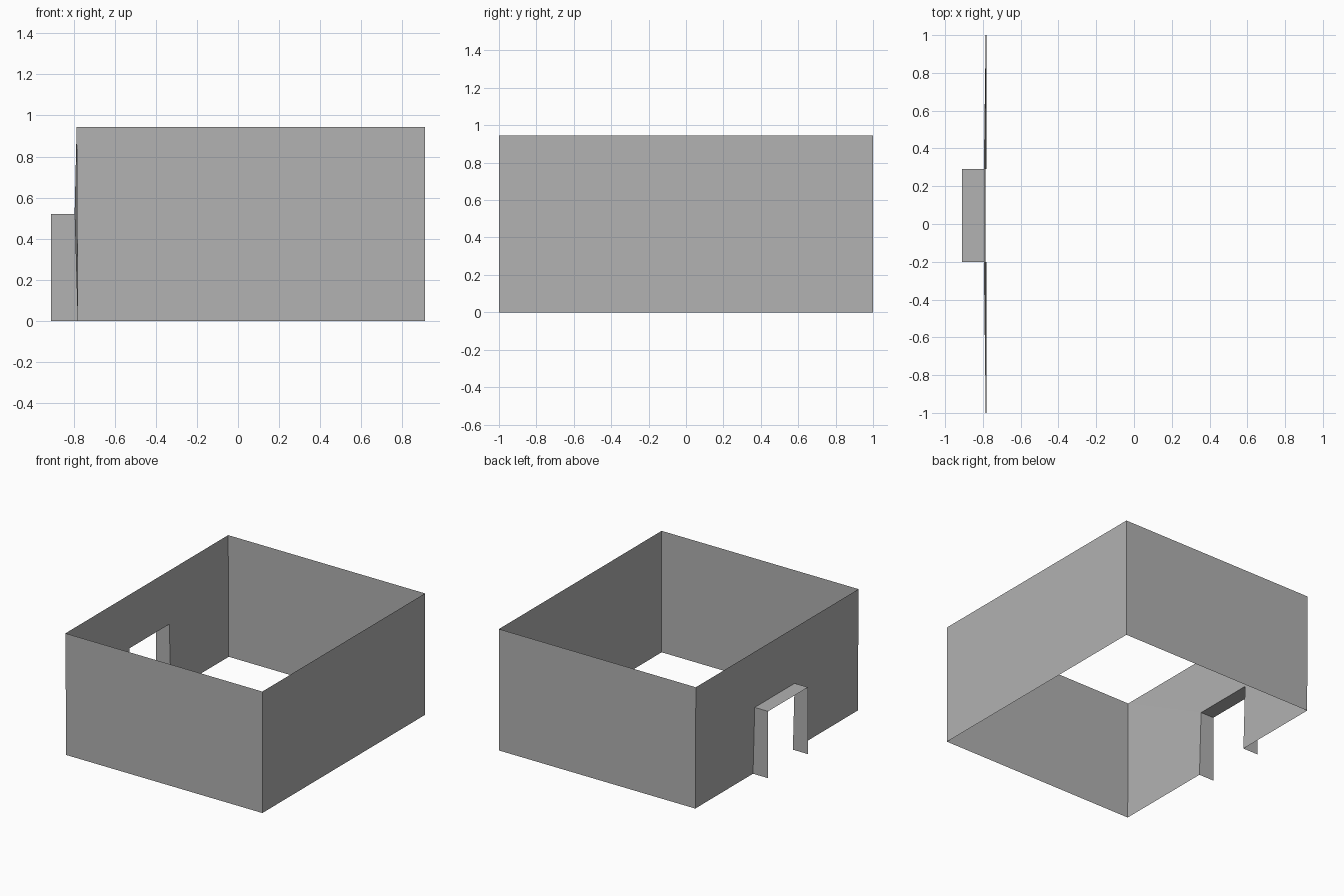
import bpy

cube = bpy.data.objects.get("Cube")
if cube:
    bpy.data.objects.remove(cube, do_unlink=True)

grey = bpy.data.materials.new("plain_grey")
grey.use_nodes = True
colour = (0.445, 0.445, 0.445, 1.0)
grey.diffuse_color = colour
grey.node_tree.nodes["Principled BSDF"].inputs["Base Color"].default_value = colour


def strip(name, rail_a, rail_b):
    """Sheet of quads spanning two rails with equal point counts."""
    n = len(rail_a)
    faces = [(i, i + 1, n + i + 1, n + i) for i in range(n - 1)]
    mesh = bpy.data.meshes.new(name)
    mesh.from_pydata(rail_a + rail_b, [], faces)
    mesh.materials.append(grey)
    obj = bpy.data.objects.new(name, mesh)
    bpy.context.collection.objects.link(obj)
    return obj


def arch(y_max, y_min, height, x_low, x_high):
    """Three-sided outline: up one side, across and down the other."""
    return [(x_low, y_max, 0), (x_high, y_max, height),
            (x_high, y_min, height), (x_low, y_min, 0)]


HEIGHT = 0.945
LOW, HIGH, EAST = -0.78, -0.785, 0.91


def plan(x_west, z):
    return [(x_west, -1, z), (EAST, -1, z), (EAST, 1, z), (x_west, 1, z)]


# Front, side and back walls
strip("room_walls", plan(LOW, 0), plan(HIGH, HEIGHT))

# Wall around the door opening, leaning out slightly at the lintel
opening = arch(0.29, -0.20, 0.52, LOW, -0.795)
strip("doorway_wall", opening, arch(1, -1, HEIGHT, LOW, HIGH))

# Jambs and lintel projecting outward
strip("doorway_frame", arch(0.29, -0.20, 0.52, -EAST, -EAST), opening)
